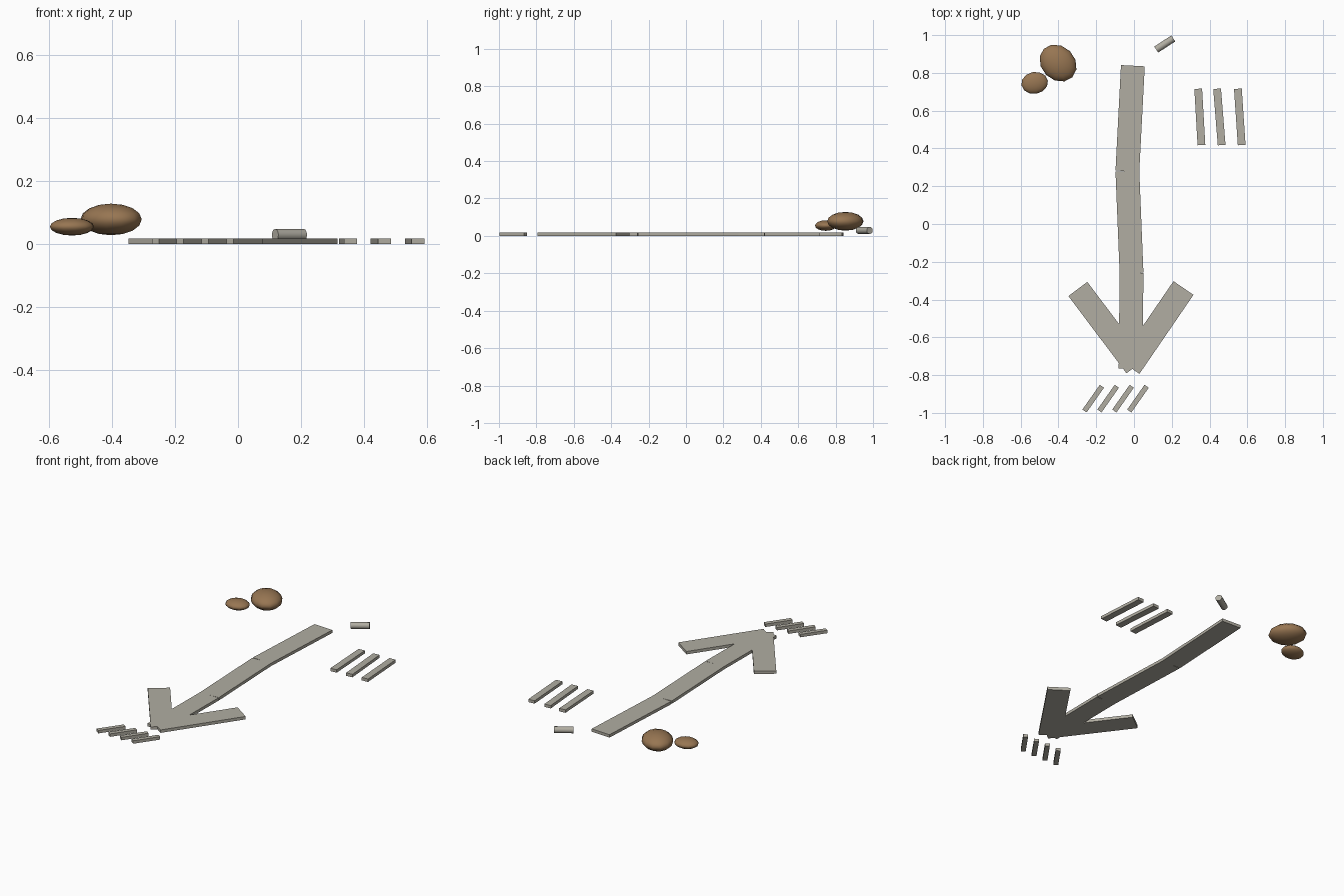
import bpy, math
from mathutils import Vector

cube = bpy.data.objects.get("Cube")
if cube:
    bpy.data.objects.remove(cube, do_unlink=True)


def make_material(name, rgb):
    mat = bpy.data.materials.new(name)
    mat.use_nodes = True
    mat.diffuse_color = (*rgb, 1)
    mat.node_tree.nodes["Principled BSDF"].inputs["Base Color"].default_value = (*rgb, 1)
    return mat


stone = make_material("pale stone grey", (0.44, 0.42, 0.36))
brown = make_material("earth brown", (0.31, 0.18, 0.085))
THICK = 0.018


def finish(name, mat):
    obj = bpy.context.object
    obj.name = name
    obj.data.materials.append(mat)
    return obj


def strip(name, start, end, width):
    """Flat bar lying on the ground between two points."""
    a, b = Vector(start), Vector(end)
    d, mid = b - a, (a + b) / 2
    bpy.ops.mesh.primitive_cube_add(size=1, location=(mid.x, mid.y, THICK / 2),
                                    rotation=(0, 0, math.atan2(d.y, d.x)))
    obj = finish(name, stone)
    obj.scale = (d.length, width, THICK)


def pebble(name, location, radii, turn):
    bpy.ops.mesh.primitive_uv_sphere_add(segments=12, ring_count=8, radius=1,
                                         location=location,
                                         rotation=(0, 0, math.radians(turn)))
    finish(name, brown).scale = radii
    bpy.ops.object.shade_smooth()


# Arrow shaft: three slightly bent segments
shaft = [(-0.006, 0.838), (-0.035, 0.28), (-0.013, -0.26), (-0.018, -0.765)]
for i in range(3):
    strip(f"arrow_shaft_{i + 1}", shaft[i], shaft[i + 1], 0.126)

# Arrow head
strip("arrow_head_right", (-0.297, -0.344), (0.01, -0.753), 0.125)
strip("arrow_head_left", (0.262, -0.339), (-0.024, -0.757), 0.128)

# Three long tally bars
for i, (top, bottom) in enumerate([(0.34, 0.357), (0.44, 0.464), (0.55, 0.57)]):
    strip(f"tally_bar_{i + 1}", (top, 0.716), (bottom, 0.418), 0.041)

# Four short slanted dashes
for i in range(4):
    x = -0.262 + 0.079 * i
    strip(f"slanted_dash_{i + 1}", (x, -0.99), (x + 0.092, -0.859), 0.027)

# Small cylinder lying on its side
bpy.ops.mesh.primitive_cylinder_add(vertices=12, radius=0.019, depth=0.108,
                                    location=(0.163, 0.953, 0.029),
                                    rotation=(0, math.pi / 2, math.radians(33)))
finish("small_cylinder", stone)
bpy.ops.object.shade_smooth_by_angle(angle=math.radians(40))

# Pebbles
pebble("large_pebble", (-0.402, 0.852, 0.078), (0.107, 0.089, 0.05), -45)
pebble("small_pebble", (-0.526, 0.747, 0.055), (0.071, 0.058, 0.028), 10)
